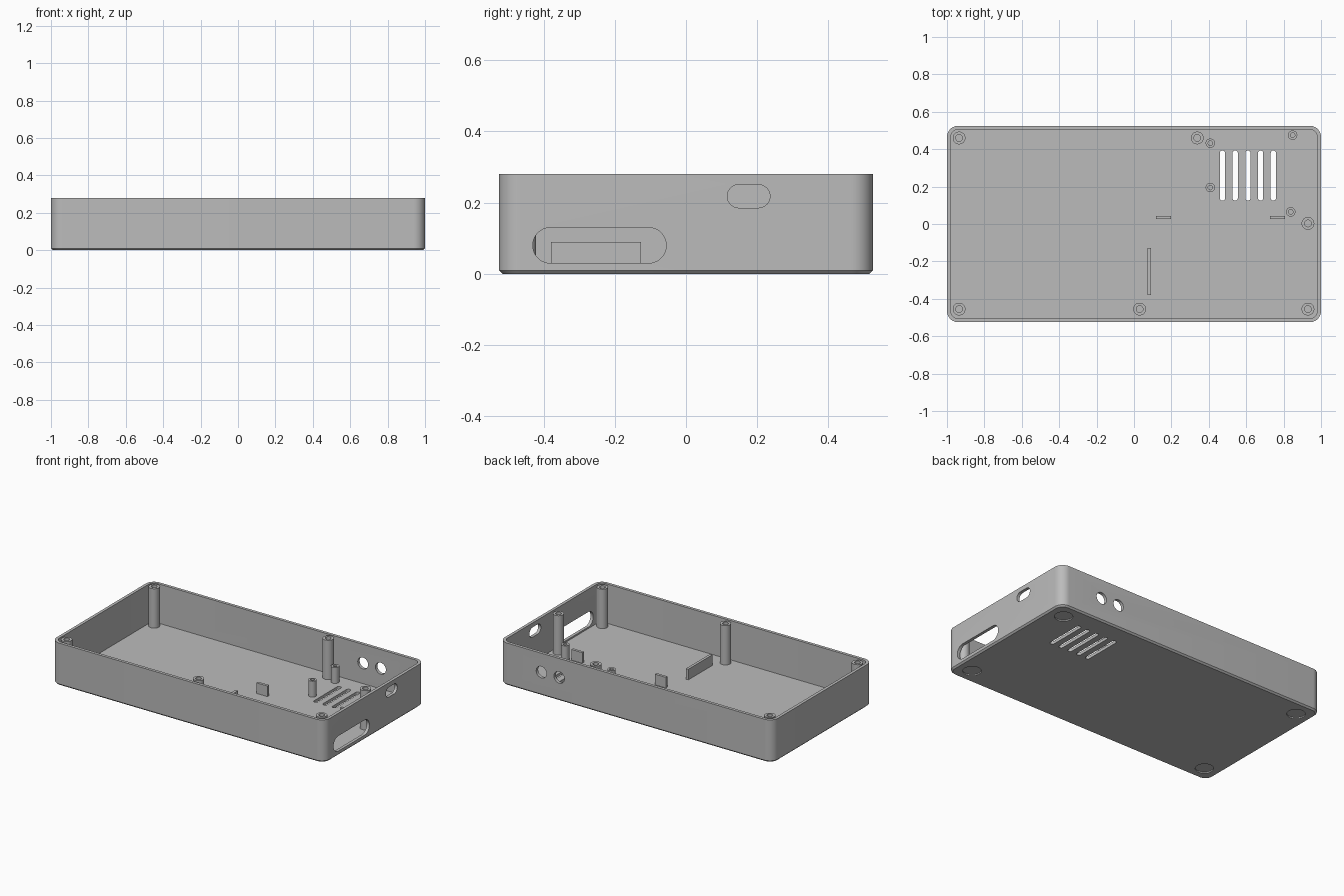
import bpy, bmesh, math
from mathutils import Matrix, Vector

cube = bpy.data.objects.get("Cube")
if cube:
    bpy.data.objects.remove(cube, do_unlink=True)

grey = bpy.data.materials.new("plain grey")
grey.use_nodes = True
GREY = (0.5, 0.5, 0.5, 1)
grey.diffuse_color = GREY
grey.node_tree.nodes["Principled BSDF"].inputs["Base Color"].default_value = GREY

HEIGHT, WIDTH, DEPTH = 0.28, 2.0, 1.05
WALL = FLOOR = 0.02
ALONG_X = Matrix(((0, 0, 1), (1, 0, 0), (0, 1, 0))).to_4x4()
ALONG_Y = Matrix.Rotation(-math.pi / 2, 4, 'X')


def outline(w, h, r, seg=10):
    """Rounded rectangle, which becomes a circle or a slot at full radius."""
    pts = []
    for i, (sx, sy) in enumerate(((1, 1), (-1, 1), (-1, -1), (1, -1))):
        for k in range(seg + 1):
            a = (i + k / seg) * math.pi / 2
            pts.append((sx * (w / 2 - r) + r * math.cos(a),
                        sy * (h / 2 - r) + r * math.sin(a)))
    return pts


def loft(name, w, h, r, levels, at=(0, 0, 0), turn=Matrix()):
    """Solid through outlines given as (height, inset) levels."""
    bm = bmesh.new()
    rings = [[bm.verts.new((x, y, z)) for x, y in
              outline(w - 2 * i, h - 2 * i, r - i)] for z, i in levels]
    n = len(rings[0])
    for a, b in zip(rings, rings[1:]):
        for k in range(n):
            bm.faces.new((a[k], a[(k + 1) % n], b[(k + 1) % n], b[k]))
    bm.faces.new(rings[0][::-1])
    bm.faces.new(rings[-1])
    bmesh.ops.remove_doubles(bm, verts=bm.verts, dist=1e-5)
    bmesh.ops.recalc_face_normals(bm, faces=bm.faces)
    bm.transform(Matrix.Translation(Vector(at)) @ turn)
    mesh = bpy.data.meshes.new(name)
    bm.to_mesh(mesh)
    bm.free()
    mesh.materials.append(grey)
    obj = bpy.data.objects.new(name, mesh)
    bpy.context.collection.objects.link(obj)
    return obj


def activate(obj):
    bpy.ops.object.select_all(action='DESELECT')
    obj.select_set(True)
    bpy.context.view_layer.objects.active = obj


def smooth(obj):
    activate(obj)
    bpy.ops.object.shade_smooth_by_angle(angle=math.radians(30))


def cut(target, cutter):
    cutter.hide_render = True
    mod = target.modifiers.new("cut", 'BOOLEAN')
    mod.operation = 'DIFFERENCE'
    mod.solver = 'EXACT'
    mod.object = cutter
    activate(target)
    bpy.ops.object.modifier_apply(modifier=mod.name)
    bpy.data.objects.remove(cutter, do_unlink=True)


def post(name, x, y, r, hole, top, depth):
    smooth(loft(name, 2 * r, 2 * r, r,
                [(FLOOR - 0.005, 0), (top, 0), (top, r - hole), (top - depth, r - hole)],
                (x, y, 0)))


# Open tray with a chamfered bottom edge
tray = loft("tray", WIDTH, DEPTH, 0.06, [(0, 0.01), (0.01, 0), (HEIGHT, 0)])
cut(tray, loft("cavity", WIDTH - 2 * WALL, DEPTH - 2 * WALL, 0.06 - WALL,
               [(FLOOR, 0), (HEIGHT + 0.1, 0)]))

# Openings in the left end wall
through = [(-0.05, 0), (0.05, 0)]
cut(tray, loft("large_port", 0.375, 0.1, 0.05, through, (0.99, -0.243, 0.08), ALONG_X))
cut(tray, loft("small_port", 0.12, 0.065, 0.0325, through, (0.99, 0.176, 0.218), ALONG_X))

# Round openings in the back wall
for x in (0.56, 0.69):
    cut(tray, loft("round_port", 0.076, 0.076, 0.038, through, (x, 0.515, 0.155), ALONG_Y))

# Vent slots in the floor
for i in range(5):
    cut(tray, loft("vent", 0.028, 0.268, 0.014, through, (0.473 + 0.068 * i, 0.259, 0.01)))

# Shallow foot recesses underneath
for x in (-0.895, 0.895):
    for y in (-0.42, 0.42):
        cut(tray, loft("foot_recess", 0.11, 0.11, 0.055, [(-0.05, 0), (0.008, 0)], (x, y, 0)))
smooth(tray)

# Tall lid screw posts
for x, y in ((-0.935, 0.46), (0.338, 0.46), (-0.935, -0.455),
             (0.03, -0.455), (0.93, -0.455), (0.93, 0.003)):
    post("lid_post", x, y, 0.034, 0.018, HEIGHT, 0.1)

# Short board mounting posts
for x, y in ((0.408, 0.432), (0.408, 0.195), (0.848, 0.475), (0.838, 0.065)):
    post("board_post", x, y, 0.025, 0.012, 0.125, 0.08)

# Upright ribs on the floor
for name, x, y, w, d in (("inner_stop", 0.157, 0.035, 0.08, 0.018),
                         ("outer_stop", 0.768, 0.035, 0.08, 0.018),
                         ("long_rib", 0.081, -0.253, 0.018, 0.252)):
    loft(name, w, d, 0, [(FLOOR - 0.005, 0), (0.09, 0)], (x, y, 0))
